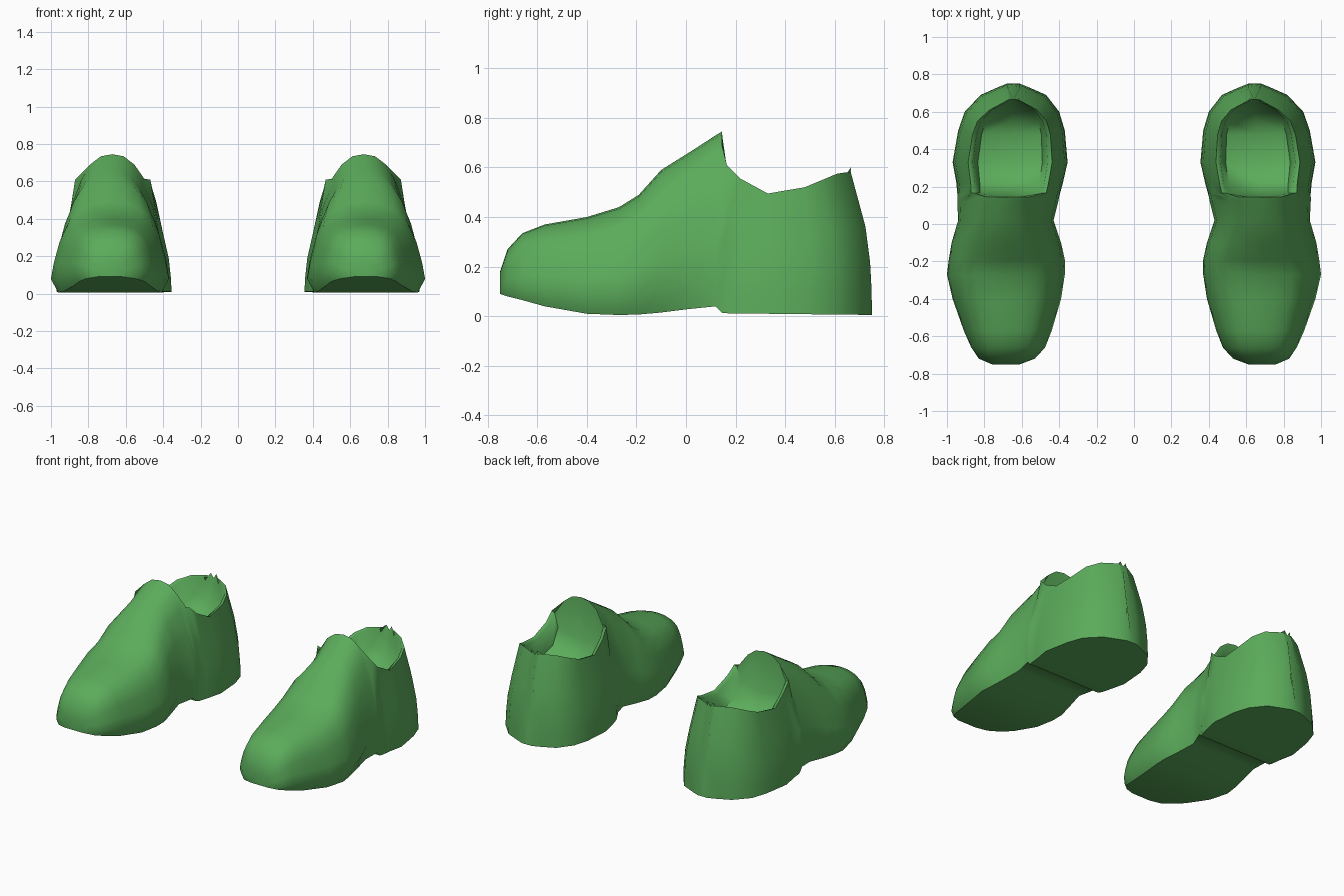
import bpy
import bmesh

cube = bpy.data.objects.get("Cube")
if cube:
    bpy.data.objects.remove(cube, do_unlink=True)

green = bpy.data.materials.new("shoe green")
green.use_nodes = True
colour = (0.105, 0.41, 0.105, 1)
green.diffuse_color = colour
green.node_tree.nodes["Principled BSDF"].inputs["Base Color"].default_value = colour

# Closed toe and instep: y, inner x, outer x, sole height, crest height
CLOSED = [
    (-.75, .61, .76, .09, .18),
    (-.72, .53, .83, .08, .27),
    (-.66, .475, .87, .065, .335),
    (-.57, .44, .91, .04, .37),
    (-.4, .39, .97, .01, .4),
    (-.27, .37, 1, .005, .44),
    (-.19, .37, .99, .007, .49),
    (-.1, .39, .975, .015, .59),
    (.02, .43, .94, .03, .665),
    (.12, .405, .945, .04, .73),
    (.145, .4, .945, .014, .745),
]
# Open heel: y, inner x, outer x, sole height, rim height, cavity floor
OPEN = [
    (.165, .395, .945, .012, .61, .48),
    (.22, .38, .95, .011, .555, .38),
    (.33, .355, .97, .01, .495, .34),
    (.5, .37, .94, .008, .52, .34),
    (.6, .4, .905, .007, .55, .37),
    (.69, .47, .82, .006, .575, .43),
    (.73, .56, .73, .005, .58, .52),
    (.75, .61, .68, .005, .58, .57),
]


def clamp(value):
    return max(0, min(1, value))


def half_ring(section):
    """Points (sideways fraction, z, y) from sole centre up to top centre."""
    y, _, _, low, top = section[:5]
    tall = top - low
    if len(section) == 6:
        floor = section[5]
        rim = .73
        sole, wide = 1, .985
        upper = [(rim, top), (rim - .08, top - .01),
                 (rim - .17, floor + .03), (0, floor)]
    else:
        rim = .73 - .13 * clamp((y + .3) / .45)
        sole, wide = .88 + .1 * clamp((y + .1) / .25), 1
        upper = [(rim, low + .82 * tall), (rim * .72, low + .925 * tall),
                 (rim * .37, low + .985 * tall), (0, top)]
    lower = [(0, low), (sole, low), (wide, low + .17 * tall),
             (.95, low + .37 * tall), ((.95 + rim) / 2 + .02, low + .62 * tall)]
    points = []
    for i, (side, z) in enumerate(lower + upper):
        height = top if i > 5 else z
        lean = .085 * clamp((y - .4) / .3) * (height / .58) ** 2.5
        points.append((side, z, y - lean))
    return points


def make_shoe(name, sign):
    bm = bmesh.new()
    rings = []
    for section in CLOSED + OPEN:
        middle = (section[1] + section[2]) / 2
        half = (section[2] - section[1]) / 2
        points = half_ring(section)
        # Walk up the outer side, then back down the inner side
        loop = points + [(-s, z, y) for s, z, y in points[-2:0:-1]]
        rings.append([bm.verts.new((sign * (middle + half * s), y, z))
                      for s, z, y in loop])
    for a, b in zip(rings, rings[1:]):
        for i in range(len(a)):
            j = (i + 1) % len(a)
            bm.faces.new((a[i], a[j], b[j], b[i]))
    # Close the toe tip and heel back
    bm.faces.new(rings[0])
    bm.faces.new(rings[-1])
    bmesh.ops.recalc_face_normals(bm, faces=bm.faces)
    mesh = bpy.data.meshes.new(name)
    bm.to_mesh(mesh)
    bm.free()
    mesh.materials.append(green)
    shoe = bpy.data.objects.new(name, mesh)
    bpy.context.collection.objects.link(shoe)
    bpy.ops.object.select_all(action="DESELECT")
    shoe.select_set(True)
    bpy.context.view_layer.objects.active = shoe
    bpy.ops.object.shade_smooth_by_angle(angle=1.0)


make_shoe("left_shoe", 1)
make_shoe("right_shoe", -1)
